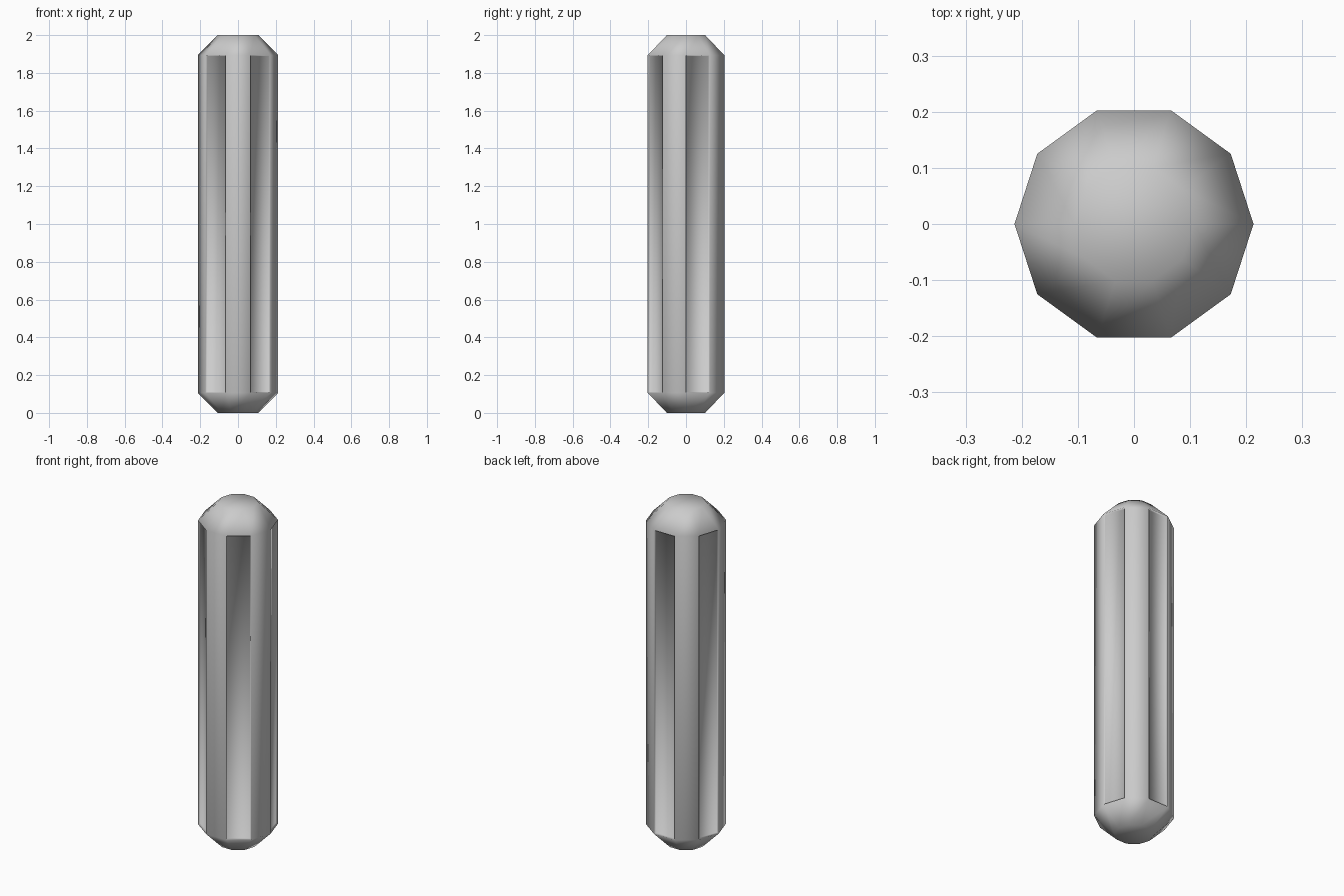
import bpy, bmesh, math

if "Cube" in bpy.data.objects:
    bpy.data.objects.remove(bpy.data.objects["Cube"])

SIDES, R = 10, 0.213
CAP = R / 2          # chamfer height and flat end radius
GROOVE = 0.94        # groove floor radius relative to the outer radius

bm = bmesh.new()

# Ten-sided body with chamfered ends
profile = [(CAP, 0), (R, CAP), (R, 2 - CAP), (CAP, 2)]
rings = []
for r, z in profile:
    rings.append([bm.verts.new((r * math.cos(math.tau * i / SIDES),
                                r * math.sin(math.tau * i / SIDES), z))
                  for i in range(SIDES)])
sides = []
for k in range(3):
    for i in range(SIDES):
        j = (i + 1) % SIDES
        f = bm.faces.new((rings[k][i], rings[k][j], rings[k + 1][j], rings[k + 1][i]))
        if k == 1:
            sides.append(f)
bm.faces.new(rings[0][::-1])
bm.faces.new(rings[3])

# Shallow groove pressed into every second side
for f in sides[::2]:
    floor = bmesh.ops.extrude_discrete_faces(bm, faces=[f])["faces"][0]
    for v in floor.verts:
        v.co.x *= GROOVE
        v.co.y *= GROOVE
        v.co.z += 0.004 if v.co.z < 1 else -0.004

bmesh.ops.recalc_face_normals(bm, faces=bm.faces)
for f in bm.faces:
    f.smooth = True

mesh = bpy.data.meshes.new("grooved_rod")
bm.to_mesh(mesh)
bm.free()
rod = bpy.data.objects.new("grooved_rod", mesh)
bpy.context.collection.objects.link(rod)
